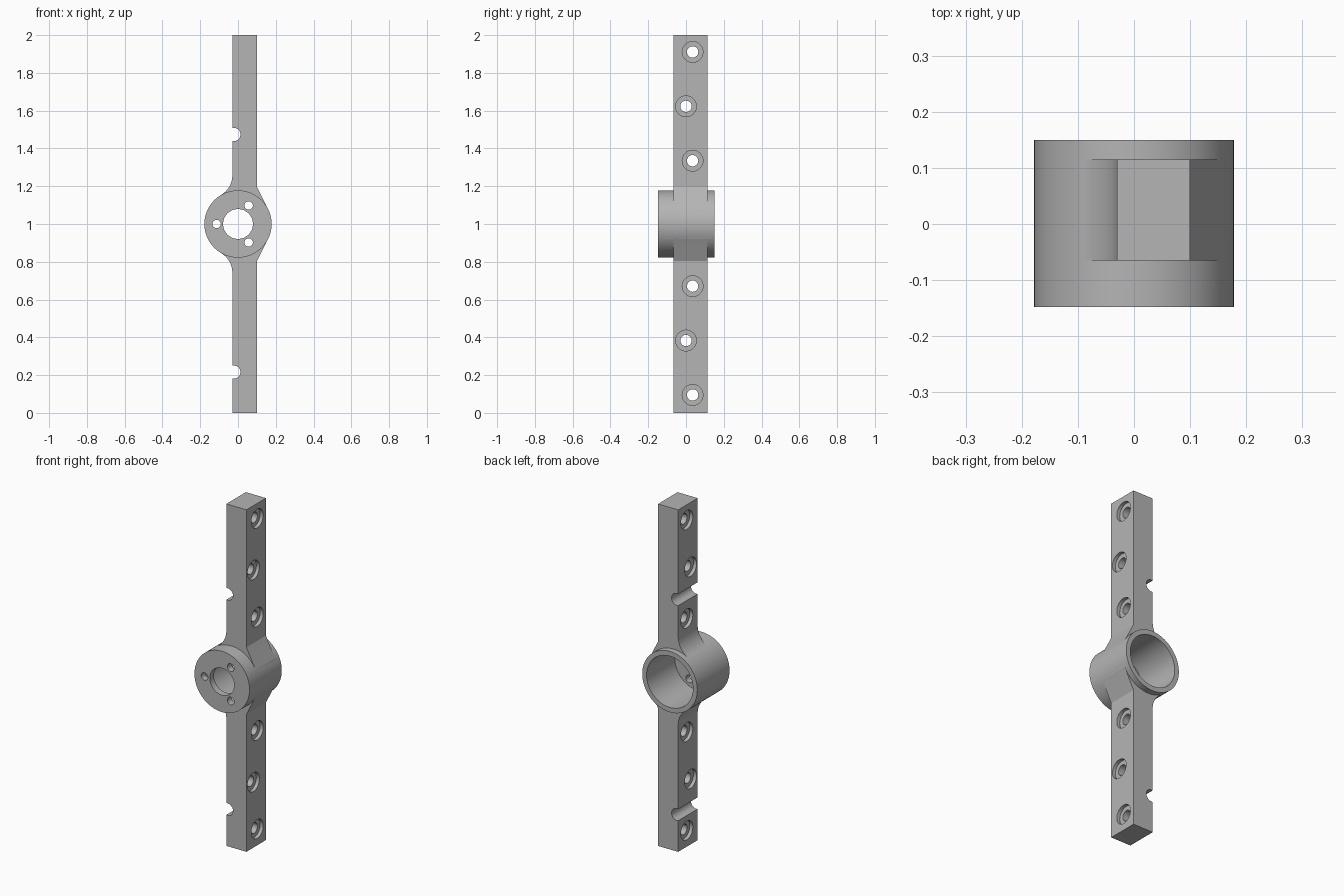
import bpy, bmesh
from math import sin, cos, pi, radians
from mathutils import Matrix, Vector

cube = bpy.data.objects.get("Cube")
if cube:
    bpy.data.objects.remove(cube)

grey = bpy.data.materials.new("mid grey")
grey.use_nodes = True
grey.diffuse_color = (0.46, 0.46, 0.46, 1)
grey.node_tree.nodes["Principled BSDF"].inputs["Base Color"].default_value = grey.diffuse_color

MID = 1.0          # height of the hub axis
HUB_R = 0.178
BAR_X = (-0.03, 0.10)
BAR_Y = (-0.065, 0.115)


def make_object(name, bm):
    bmesh.ops.recalc_face_normals(bm, faces=bm.faces)
    mesh = bpy.data.meshes.new(name)
    bm.to_mesh(mesh)
    bm.free()
    mesh.materials.append(grey)
    obj = bpy.data.objects.new(name, mesh)
    bpy.context.collection.objects.link(obj)
    return obj


def cylinder(name, start, end, radius, sides=48):
    """Closed cylinder between two points."""
    a, b = Vector(start), Vector(end)
    bm = bmesh.new()
    turn = (b - a).to_track_quat('Z', 'Y').to_matrix().to_4x4()
    bmesh.ops.create_cone(bm, cap_ends=True, segments=sides, radius1=radius, radius2=radius,
                          depth=(b - a).length, matrix=Matrix.Translation((a + b) / 2) @ turn)
    return make_object(name, bm)


def combine(target, other, operation):
    """Apply a boolean and remove the helper."""
    other.hide_render = True
    mod = target.modifiers.new(operation.title(), 'BOOLEAN')
    mod.operation = operation
    mod.solver = 'EXACT'
    mod.object = other
    bpy.ops.object.select_all(action='DESELECT')
    bpy.context.view_layer.objects.active = target
    target.select_set(True)
    bpy.ops.object.modifier_apply(modifier=mod.name)
    bpy.data.objects.remove(other)


# Bar profile: concave fillets on one side, straight tangent webs on the other
FILLET = 0.121
upper = [(0.16, 0.078), (BAR_X[1], 0.196), (BAR_X[1], 1), (BAR_X[0], 1)]
for i in range(13):
    t = radians(-59.6) * i / 12
    upper.append((BAR_X[0] - FILLET + FILLET * cos(t), 0.258 + FILLET * sin(t)))
profile = upper + [(x, -z) for x, z in reversed(upper)]

bm = bmesh.new()
face = bm.faces.new([bm.verts.new((x, BAR_Y[0], MID + z)) for x, z in profile])
sweep = bmesh.ops.extrude_face_region(bm, geom=[face])
bmesh.ops.translate(bm, vec=(0, BAR_Y[1] - BAR_Y[0], 0),
                    verts=[v for v in sweep["geom"] if isinstance(v, bmesh.types.BMVert)])
body = make_object("hub_and_bar", bm)

# Hub, deep rear bore and front centre hole
combine(body, cylinder("hub", (0, -0.148, MID), (0, 0.15, MID), HUB_R, 96), 'UNION')
combine(body, cylinder("rear_bore", (0, -0.11, MID), (0, 0.3, MID), 0.15, 96), 'DIFFERENCE')
combine(body, cylinder("centre_hole", (0, -0.3, MID), (0, 0, MID), 0.079, 64), 'DIFFERENCE')

# Three screw holes in the front plate
for i in range(3):
    t = pi + i * 2 * pi / 3
    x, z = 0.113 * cos(t), MID + 0.113 * sin(t)
    combine(body, cylinder("screw_hole", (x, -0.3, z), (x, -0.05, z), 0.022, 32), 'DIFFERENCE')

# Cross holes with a counterbore on both faces, and a round notch in each arm
SINK = 0.02
for base in (0.095, 1.91 - 0.575):
    for i, y in enumerate((0.035, 0.0, 0.035)):
        z = base + i * 0.288
        combine(body, cylinder("cross_hole", (-0.2, y, z), (0.2, y, z), 0.03, 32), 'DIFFERENCE')
        combine(body, cylinder("counterbore", (BAR_X[1] - SINK, y, z), (0.2, y, z), 0.055), 'DIFFERENCE')
        combine(body, cylinder("counterbore", (-0.2, y, z), (BAR_X[0] + SINK, y, z), 0.055), 'DIFFERENCE')
for z in (0.216, 1.474):
    combine(body, cylinder("notch", (-0.022, -0.2, z), (-0.022, 0.2, z), 0.035), 'DIFFERENCE')

bpy.ops.object.select_all(action='DESELECT')
body.select_set(True)
bpy.context.view_layer.objects.active = body
bpy.ops.object.shade_smooth_by_angle(angle=radians(25))
